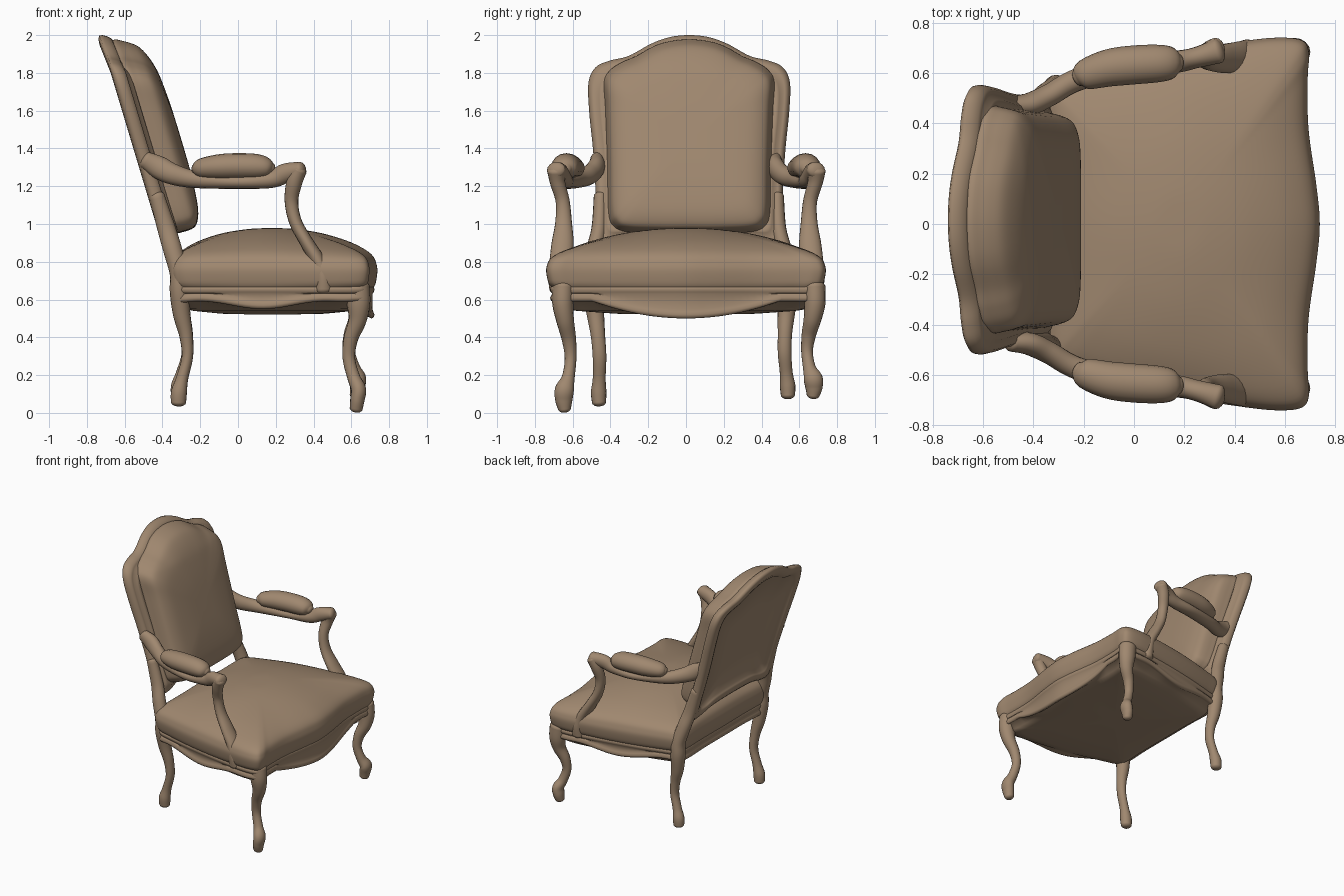
import bpy, bmesh, math
from mathutils import Vector

mat = bpy.data.materials.new("warm tan")
mat.diffuse_color = (0.35, 0.245, 0.16, 1)


def spline(pts, steps, closed=False):
    """Catmull-Rom through points of any dimension."""
    n, out = len(pts), []
    for i in range(n if closed else n - 1):
        idx = [i - 1, i, i + 1, i + 2]
        p = [pts[k % n] if closed else pts[min(max(k, 0), n - 1)] for k in idx]
        for s in range(steps):
            t = s / steps
            out.append([0.5 * (2 * b + (c - a) * t + (2 * a - 5 * b + 4 * c - d) * t * t
                               + (3 * b - a - 3 * c + d) * t ** 3) for a, b, c, d in zip(*p)])
    if not closed:
        out.append(list(pts[-1]))
    return out


def loft(name, rings):
    """Skin a list of equal closed rings and cap both ends."""
    bm = bmesh.new()
    vs = [[bm.verts.new(p) for p in r] for r in rings]
    n = len(vs[0])
    for a, b in zip(vs, vs[1:]):
        for i in range(n):
            j = (i + 1) % n
            bm.faces.new((a[i], a[j], b[j], b[i]))
    for r in (vs[0], vs[-1]):
        bm.faces.new(r)
    bmesh.ops.recalc_face_normals(bm, faces=bm.faces)
    for f in bm.faces:
        f.smooth = True
    me = bpy.data.meshes.new(name)
    bm.to_mesh(me)
    bm.free()
    me.materials.append(mat)
    ob = bpy.data.objects.new(name, me)
    bpy.context.collection.objects.link(ob)
    return ob


def tube(name, pts, sides=16):
    """Limb through (x, y, z, radius along y, radius across) with rounded ends."""
    path = spline(pts, 7)
    pos = [Vector(p[:3]) for p in path]
    rings, last = [], len(path) - 1
    for i, p in enumerate(path):
        t = (pos[min(i + 1, last)] - pos[max(i - 1, 0)]).normalized()
        b = Vector((0, 1, 0))
        b = (b - t * b.dot(t)).normalized()
        c = t.cross(b)

        def ring(off, k):
            return [pos[i] + t * off + b * (math.cos(a) * p[3] * k) + c * (math.sin(a) * p[4] * k)
                    for a in (2 * math.pi * s / sides for s in range(sides))]
        r = min(p[3], p[4]) * 0.5
        ends = [(r, 0.35), (r * 0.8, 0.65), (r * 0.4, 0.9)]
        if i == 0:
            rings += [ring(-o, k) for o, k in ends]
        rings.append(ring(0, 1))
        if i == last:
            rings += [ring(o, k) for o, k in reversed(ends)]
    return loft(name, rings)


def mirrored(half):
    """Full outline from a half whose second value is mirrored."""
    return half + [(a, -b) for a, b in reversed(half[1:-1])]


# ---- seat: plan outline (x, y) shared by cushion and rail
plan = spline(mirrored([(.738, 0), (.725, .15), (.693, .38), (.69, .58), (.695, .68), (.665, .73),
                        (.56, .74), (.4, .722), (.2, .69), (0, .65), (-.2, .6), (-.31, .565),
                        (-.35, .5), (-.345, .25), (-.345, 0)]), 6, True)


def plan_ring(s, zf, rounding=0):
    """Scaled outline, optionally eased towards an ellipse."""
    out = []
    for x, y in plan:
        dx, dy = x - .18, y
        h = math.hypot(dx / .54, dy / .68)
        k = s * (1 - rounding + rounding / h)
        out.append((.18 + dx * k, dy * k, zf(x, y) if callable(zf) else zf))
    return out


def lip(off):
    """Scalloped lower edge of the rail."""
    def f(x, y):
        k = min(max((x - .45) / .18, 0), 1)
        front = .50 + .09 * min(1, abs(y) / .52) ** 2
        return (1 - k) * (.57 + .02 * math.cos(x * 9 + 2)) + k * front + off
    return f


loft("seat_cushion", [plan_ring(s, z, min(1, max(0, (.985 - s) * 1.9))) for s, z in spline(
    [(.93, .64), (.962, .66), (.985, .69), (1, .75), (.99, .79), (.96, .83), (.88, .868),
     (.72, .912), (.48, .952), (.22, .974), (.05, .978)], 4)])
loft("seat_rail", [plan_ring(s, z) for s, z in
                   [(.9, .68), (.95, .675), (.968, .665), (.972, .652), (.965, .64), (.955, .63),
                    (.953, lip(.05)), (.962, lip(.035)), (.972, lip(.02)), (.964, lip(.005)),
                    (.945, lip(0)), (.915, lip(.008)), (.87, .55), (.78, .54), (.5, .525), (.1, .52)]])

# ---- backrest: outline (z, y), leaning backward
CY = .017


def lean(z):
    return -.428 - .30 * (z - 1) - .02 * max(0, (z - 1.8) / .2)


def back_ring(outline, inset, depth):
    k = 1 - inset / .5
    return [(lean(1.45 + (z - 1.45) * k) + depth, CY + y * k, 1.45 + (z - 1.45) * k)
            for z, y in outline]


frame = spline(mirrored([(2.0, 0), (1.99, .1), (1.955, .2), (1.89, .32), (1.865, .42), (1.83, .495),
                         (1.75, .533), (1.6, .53), (1.4, .51), (1.2, .497), (1.0, .495),
                         (.905, .48), (.895, .4), (.93, .25), (.94, 0)]), 6, True)
pad = spline(mirrored([(1.955, 0), (1.945, .1), (1.92, .18), (1.87, .27), (1.84, .34), (1.80, .40),
                       (1.74, .432), (1.6, .425), (1.3, .415), (1.08, .41), (1.01, .385),
                       (.98, .32), (.972, .15), (.972, 0)]), 6, True)
loft("back_frame", [back_ring(frame, i, d) for i, d in
                    [(.3, .02), (.085, .02), (.075, .005), (.05, -.006), (.02, 0), (.003, .012),
                     (0, .03), (.005, .052), (.016, .07), (.028, .075), (.04, .075), (.055, .092),
                     (.07, .098), (.09, .09), (.3, .08)]])
loft("back_cushion", [back_ring(pad, i, d) for i, d in spline(
    [(-.012, .06), (-.022, .09), (-.014, .125), (-.004, .16), (.014, .195), (.05, .22), (.11, .24),
     (.2, .252), (.32, .26), (.45, .262)], 3)])

# ---- legs and arms, one set for each side
for side, label, front_lift, rear_lift in ((-1, "left", 0, .035), (1, "right", .075, .075)):
    def limb(name, pts, lift=0, shift=.015, skew=0):
        tube(label + "_" + name, [(x, side * y + shift + skew * max(0, 1 - z / .9),
                                   z + lift * max(0, 1 - z / .55), a, b)
                                  for x, y, z, a, b in pts])

    # cabriole front leg
    limb("front_leg", [(.625, .658, .02, .034, .034), (.632, .662, .07, .046, .038),
                       (.638, .658, .125, .05, .04), (.612, .638, .19, .034, .034),
                       (.587, .626, .29, .031, .033), (.597, .635, .39, .038, .038),
                       (.632, .655, .49, .047, .048), (.638, .667, .58, .056, .062),
                       (.63, .665, .67, .058, .066)], front_lift)
    # rear leg rising into the back post
    limb("rear_leg_and_post", [(-.315, .50, .02, .037, .04), (-.312, .50, .08, .041, .042),
                               (-.295, .495, .16, .034, .032), (-.268, .49, .28, .036, .03),
                               (-.275, .495, .40, .038, .036), (-.298, .505, .52, .046, .046),
                               (-.308, .515, .64, .055, .053), (-.312, .515, .74, .052, .05),
                               (-.345, .5, .86, .045, .05), (-.38, .475, .98, .04, .048),
                               (-.43, .468, 1.15, .035, .04)], rear_lift, .015, .025)
    # arm rail
    limb("arm", [(-.49, .472, 1.34, .035, .045), (-.42, .475, 1.30, .045, .06),
                 (-.34, .51, 1.262, .045, .055), (-.22, .575, 1.235, .045, .045),
                 (0, .632, 1.222, .05, .036), (.17, .645, 1.235, .044, .045),
                 (.25, .662, 1.268, .042, .052), (.335, .688, 1.288, .05, .042)], 0, 0)
    # curved arm support down to the rail
    limb("arm_support", [(.325, .69, 1.285, .048, .04), (.298, .682, 1.22, .04, .042),
                         (.283, .655, 1.12, .037, .036), (.305, .65, 1.01, .044, .034),
                         (.365, .655, .90, .058, .036), (.425, .665, .80, .06, .04),
                         (.45, .682, .72, .05, .042), (.455, .685, .65, .04, .045)], 0, .002)
    # padded armrest
    limb("arm_pad", [(-.225, .58, 1.29, .035, .03), (-.195, .593, 1.295, .06, .052),
                     (-.1, .62, 1.303, .074, .066), (0, .632, 1.306, .077, .069),
                     (.1, .638, 1.304, .074, .066), (.155, .64, 1.297, .062, .052),
                     (.18, .64, 1.292, .035, .03)], 0, 0)
